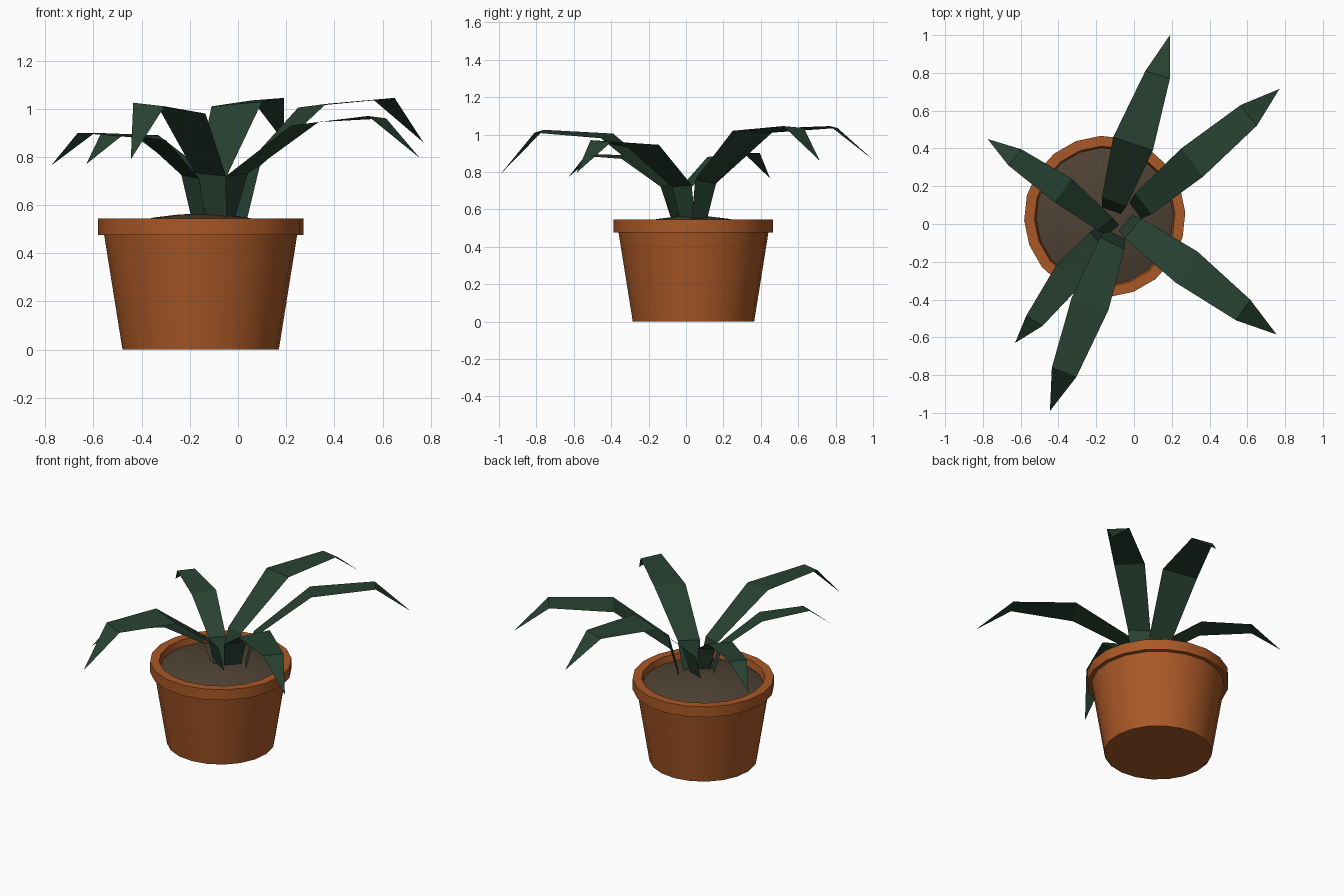
import bpy, bmesh, math
from mathutils import Vector

if "Cube" in bpy.data.objects:
    bpy.data.objects.remove(bpy.data.objects["Cube"])

POT = Vector((-0.155, 0.04, 0))
SIDES = 20


def material(name, rgb):
    m = bpy.data.materials.new(name)
    m.diffuse_color = (*rgb, 1)
    m.use_nodes = True
    m.node_tree.nodes["Principled BSDF"].inputs["Base Color"].default_value = m.diffuse_color
    return m


terracotta = material("terracotta", (0.40, 0.098, 0.02))
earth = material("earth brown", (0.078, 0.054, 0.034))
green = material("dark leaf green", (0.021, 0.054, 0.032))


def finish(bm, name, mat, smooth=False):
    me = bpy.data.meshes.new(name)
    bm.to_mesh(me)
    bm.free()
    me.materials.append(mat)
    ob = bpy.data.objects.new(name, me)
    bpy.context.collection.objects.link(ob)
    if smooth:
        bpy.ops.object.select_all(action='DESELECT')
        ob.select_set(True)
        bpy.context.view_layer.objects.active = ob
        bpy.ops.object.shade_smooth_by_angle(angle=math.radians(35))
    return ob


def lathe(name, profile, mat):
    """Spin (radius, z) points round the pot axis; radius 0 closes the end."""
    bm = bmesh.new()
    rings = []
    for r, z in profile:
        n = SIDES if r > 0 else 1
        rings.append([bm.verts.new(POT + Vector((
            r * math.cos(math.tau * i / SIDES + 0.05),
            r * math.sin(math.tau * i / SIDES + 0.05), z))) for i in range(n)])
    for a, b in zip(rings, rings[1:]):
        for i in range(SIDES):
            j = (i + 1) % SIDES
            quad = [a[i % len(a)], a[j % len(a)], b[j % len(b)], b[i % len(b)]]
            bm.faces.new(list(dict.fromkeys(quad)))
    bmesh.ops.recalc_face_normals(bm, faces=bm.faces)
    return finish(bm, name, mat, True)


# Pot with stepped rim and hollow top
lathe("pot", [(0, 0), (0.325, 0), (0.401, 0.475), (0.427, 0.475), (0.427, 0.545),
              (0.372, 0.545), (0.357, 0.47), (0, 0.47)], terracotta)

# Domed soil
soil = lathe("soil", [(0.364, 0.502), (0.28, 0.53), (0.19, 0.549), (0.09, 0.561),
                      (0, 0.565)], earth)
if soil.data.polygons[-1].normal.z < 0:
    soil.data.flip_normals()


def leaf(name, rows, tip):
    """Bent ribbon: each row is left x, y, z and right x, y, z; ends in a point."""
    bm = bmesh.new()
    left, right = Vector(rows[0][:3]), Vector(rows[0][3:])
    mid = (left + right) / 2
    out = Vector((tip[0] - mid.x, tip[1] - mid.y, 0)).normalized()
    # buried root, narrower and set back towards the centre
    root = mid - out * 0.06
    root.z = 0.52
    half = (right - left) * 0.36
    half.z = 0
    pairs = [(root - half, root + half)]
    pairs += [(Vector(r[:3]), Vector(r[3:])) for r in rows]
    vs = [[bm.verts.new(p) for p in pair] for pair in pairs]
    for a, b in zip(vs, vs[1:]):
        bm.faces.new([a[0], a[1], b[1], b[0]])
    bm.faces.new([vs[-1][0], vs[-1][1], bm.verts.new(tip)])
    finish(bm, name, green)


# Six arching leaves
leaf("leaf_back", [(-.17, .14, .72, -.04, .095, .735),
                   (-.11, .46, 1.01, .10, .39, 1.03),
                   (.06, .81, 1.035, .19, .77, 1.045)], (.19, 1.0, .865))
leaf("leaf_back_right", [(.005, .16, .735, .09, .05, .76),
                         (.25, .40, 1.005, .365, .25, 1.02),
                         (.565, .63, 1.035, .65, .52, 1.045)], (.77, .715, .86))
leaf("leaf_front_right", [(.04, .03, .73, -.05, -.075, .72),
                          (.335, -.145, .945, .22, -.31, .93),
                          (.615, -.40, .96, .54, -.51, .97)], (.755, -.585, .795))
leaf("leaf_front", [(-.05, -.135, .72, -.18, -.07, .735),
                    (-.135, -.455, .98, -.33, -.39, 1.005),
                    (-.305, -.81, 1.01, -.435, -.76, 1.025)], (-.445, -.99, .79))
leaf("leaf_front_left", [(-.16, -.12, .71, -.235, -.045, .725),
                         (-.30, -.345, .87, -.41, -.215, .885),
                         (-.485, -.54, .885, -.57, -.485, .895)], (-.63, -.63, .77))
leaf("leaf_left", [(-.19, -.035, .71, -.11, .03, .72),
                   (-.42, .115, .88, -.33, .24, .89),
                   (-.665, .31, .9, -.595, .395, .9)], (-.775, .45, .765))
